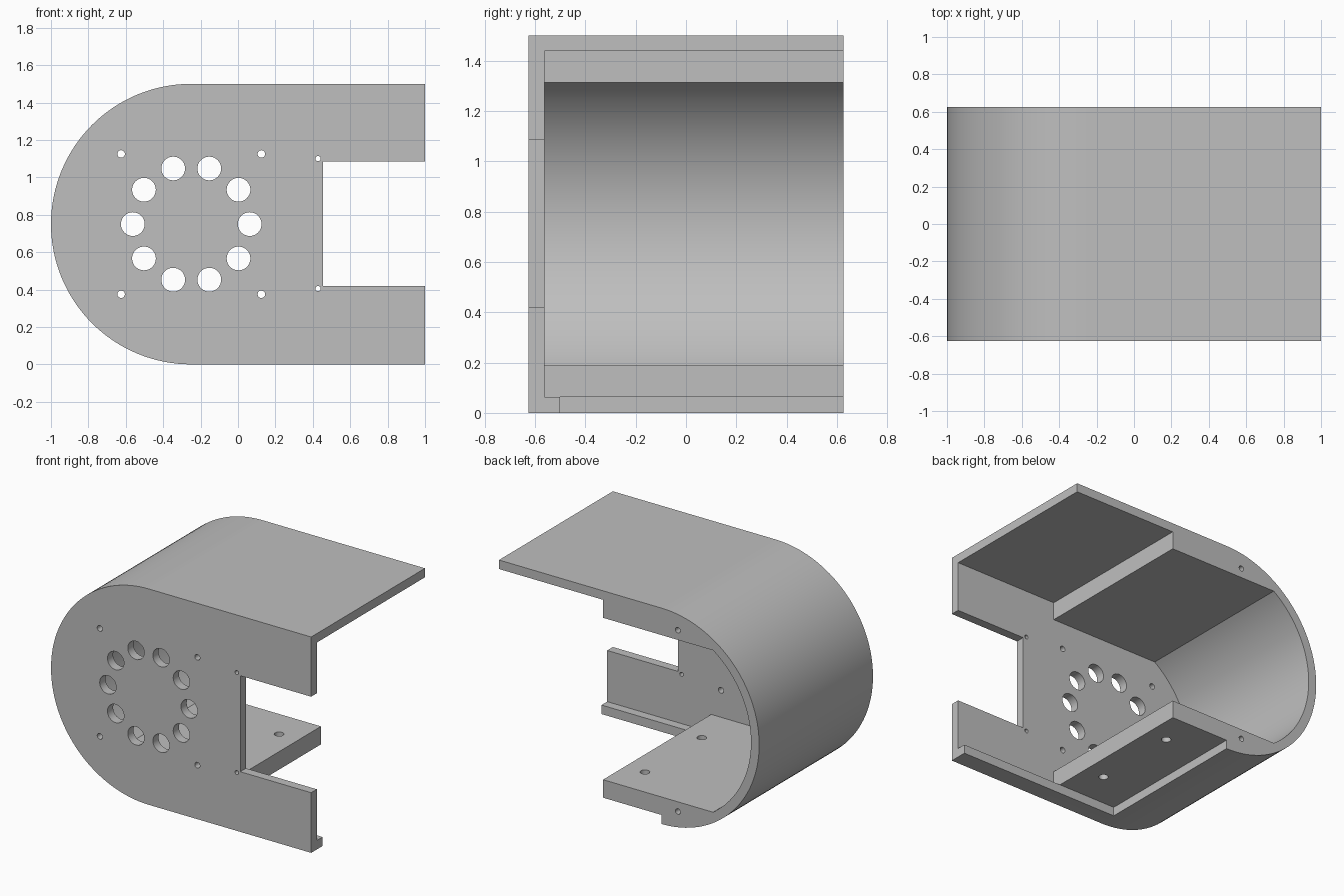
import bpy, bmesh
from math import pi, sin, cos, asin, sqrt
from mathutils import Matrix, Vector

if "Cube" in bpy.data.objects:
    bpy.data.objects.remove(bpy.data.objects["Cube"], do_unlink=True)

# Main dimensions
WALL = 0.0625
FRONT, BACK = -0.625, 0.625
INNER = FRONT + WALL
HEIGHT, RADIUS = 1.5, 0.75
CX, CZ = -0.25, 0.75
END, LINER_END = 1.0, 0.2
LINER = 3 * WALL

grey = bpy.data.materials.new("plain grey")
grey.use_nodes = True
grey.diffuse_color = (0.52, 0.52, 0.52, 1)
grey.node_tree.nodes["Principled BSDF"].inputs["Base Color"].default_value = grey.diffuse_color


def arc(radius, start, stop, steps=64):
    angles = [start + (stop - start) * i / steps for i in range(steps + 1)]
    return [(CX + radius * cos(a), CZ + radius * sin(a)) for a in angles]


def make_object(name, bm):
    bmesh.ops.recalc_face_normals(bm, faces=bm.faces)
    mesh = bpy.data.meshes.new(name)
    bm.to_mesh(mesh)
    bm.free()
    mesh.materials.append(grey)
    obj = bpy.data.objects.new(name, mesh)
    bpy.context.collection.objects.link(obj)
    return obj


def extrude_profile(name, outline, y0, y1):
    bm = bmesh.new()
    face = bm.faces.new([bm.verts.new((x, y0, z)) for x, z in outline])
    new = bmesh.ops.extrude_face_region(bm, geom=[face])["geom"]
    verts = [g for g in new if isinstance(g, bmesh.types.BMVert)]
    bmesh.ops.translate(bm, verts=verts, vec=(0, y1 - y0, 0))
    return make_object(name, bm)


def drill(obj, holes, axis, depth):
    """Cut round holes, given as (centre, radius), along an axis."""
    bm = bmesh.new()
    turn = Vector((0, 0, 1)).rotation_difference(Vector(axis)).to_matrix().to_4x4()
    for centre, radius in holes:
        bmesh.ops.create_cone(bm, cap_ends=True, segments=32, radius1=radius,
                              radius2=radius, depth=depth,
                              matrix=Matrix.Translation(centre) @ turn)
    cutter = make_object("hole_cutter", bm)
    cutter.hide_render = True
    mod = obj.modifiers.new("holes", 'BOOLEAN')
    mod.operation, mod.solver, mod.object = 'DIFFERENCE', 'EXACT', cutter
    bpy.context.view_layer.objects.active = obj
    bpy.ops.object.modifier_apply(modifier=mod.name)
    bpy.data.objects.remove(cutter, do_unlink=True)


def smooth(obj):
    bpy.ops.object.select_all(action='DESELECT')
    obj.select_set(True)
    bpy.context.view_layer.objects.active = obj
    bpy.ops.object.shade_smooth_by_angle(angle=pi / 6)


outer_arc = arc(RADIUS, pi / 2, 3 * pi / 2)

# Front plate with a rectangular notch in its open end
notch_x, notch_low, notch_high = 0.455, 0.418, 1.085
front_plate = extrude_profile("front_plate", outer_arc + [
    (END, 0), (END, notch_low), (notch_x, notch_low),
    (notch_x, notch_high), (END, notch_high), (END, HEIGHT)], FRONT, INNER)

# Ring of vents, four mounting holes and two small notch holes
plate_y = (FRONT + INNER) / 2
vents = [((CX + 0.3125 * cos(i * pi / 5), plate_y, CZ + 0.3125 * sin(i * pi / 5)), 0.0635)
         for i in range(10)]
mounts = [((CX + sx * 0.375, plate_y, CZ + sz * 0.375), 0.02)
          for sx in (-1, 1) for sz in (-1, 1)]
corners = [((0.428, plate_y, z), 0.014) for z in (0.405, 1.1)]
drill(front_plate, vents + mounts + corners, (0, 1, 0), 4 * WALL)

# Curved shell with thick upper and lower liners
inner_radius = RADIUS - WALL
half = asin((CZ - LINER) / inner_radius)
inner_arc = arc(inner_radius, pi + half, pi - half)
shell = extrude_profile("curved_shell", outer_arc + [
    (CX, WALL), (LINER_END, WALL), (LINER_END, LINER)] + inner_arc + [
    (LINER_END, HEIGHT - LINER), (LINER_END, HEIGHT - WALL),
    (END, HEIGHT - WALL), (END, HEIGHT)], INNER, BACK)

# Screw holes in the back rim and through the lower liner
drill(shell, [((-0.375, BACK, z), 0.019) for z in (0.12, HEIGHT - 0.12)], (0, 1, 0), 0.5)
drill(shell, [((0.05, y, 0.125), 0.031) for y in (-0.245, 0.38)], (0, 0, 1), 0.3)

# Narrow lip along the bottom of the front plate
lip = extrude_profile("bottom_lip", [(CX, 0), (END, 0), (END, WALL), (CX, WALL)],
                      INNER, INNER + WALL)

for part in (front_plate, shell, lip):
    smooth(part)
